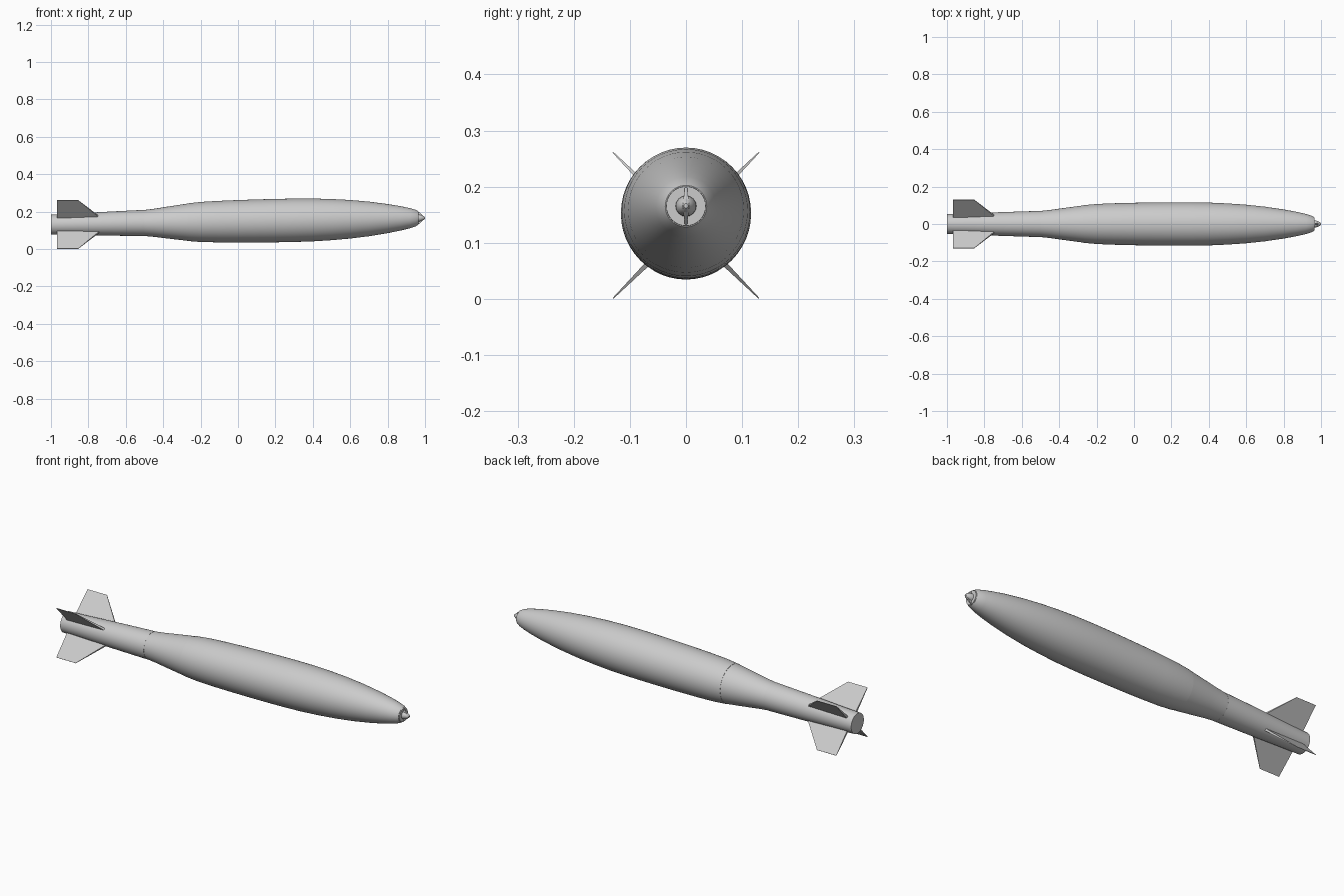
import bpy, bmesh, math
from mathutils import Vector, Matrix

cube = bpy.data.objects.get("Cube")
if cube:
    bpy.data.objects.remove(cube)

grey = bpy.data.materials.new("matte_grey")
grey.use_nodes = True
COLOUR = (0.6, 0.6, 0.6, 1)
grey.diffuse_color = COLOUR
grey.node_tree.nodes["Principled BSDF"].inputs["Base Color"].default_value = COLOUR


def axis_z(x):
    """Height of the slightly nose-up centre line."""
    return 0.148 + 0.018 * x


def finish(name, bm, smooth=True):
    bmesh.ops.recalc_face_normals(bm, faces=bm.faces)
    mesh = bpy.data.meshes.new(name)
    bm.to_mesh(mesh)
    bm.free()
    mesh.materials.append(grey)
    obj = bpy.data.objects.new(name, mesh)
    bpy.context.collection.objects.link(obj)
    if smooth:
        bpy.ops.object.select_all(action="DESELECT")
        obj.select_set(True)
        bpy.context.view_layer.objects.active = obj
        bpy.ops.object.shade_smooth_by_angle(angle=math.radians(30))
    return obj


def lathe(name, profile, sides=48):
    """Revolve (x, radius) pairs about the centre line and cap both ends."""
    bm = bmesh.new()
    rings = []
    for x, r in profile:
        angles = [2 * math.pi * i / sides for i in range(sides)]
        rings.append([bm.verts.new((x, r * math.cos(a), axis_z(x) + r * math.sin(a)))
                      for a in angles])
    for a, b in zip(rings, rings[1:]):
        for i in range(sides):
            j = (i + 1) % sides
            bm.faces.new((a[i], a[j], b[j], b[i]))
    bm.faces.new(rings[0])
    bm.faces.new(rings[-1])
    return finish(name, bm)


def plate(name, outline, thick_in, thick_out, angle, centre_z):
    """Tapered plate from (x, radius) outline, turned about the x axis."""
    bm = bmesh.new()
    r_in = min(r for _, r in outline)
    r_out = max(r for _, r in outline)
    turn = Matrix.Rotation(angle, 3, "X")
    sides = []
    for s in (-1, 1):
        ring = []
        for x, r in outline:
            t = thick_in + (thick_out - thick_in) * (r - r_in) / (r_out - r_in)
            p = turn @ Vector((x, r, s * t / 2))
            ring.append(bm.verts.new(p + Vector((0, 0, centre_z))))
        bm.faces.new(ring)
        sides.append(ring)
    n = len(outline)
    for i in range(n):
        j = (i + 1) % n
        bm.faces.new((sides[0][i], sides[0][j], sides[1][j], sides[1][i]))
    return finish(name, bm, smooth=False)


# Tail tube, flared cone and main casing, separated by hairline seams
lathe("tail_tube", [(-1, 0.053), (-0.9, 0.056), (-0.75, 0.062), (-0.6, 0.067), (-0.501, 0.07)])
lathe("tail_cone", [(-0.501, 0.0695), (-0.45, 0.075), (-0.4, 0.082), (-0.33, 0.0915), (-0.269, 0.0995)])
lathe("main_casing", [
    (-0.269, 0.1005), (-0.2, 0.107), (-0.1, 0.111), (0, 0.1135), (0.1, 0.115), (0.2, 0.116),
    (0.3, 0.116), (0.4, 0.1145), (0.5, 0.110), (0.6, 0.103), (0.7, 0.0925), (0.8, 0.078),
    (0.87, 0.065), (0.92, 0.0535), (0.95, 0.044), (0.962, 0.037)])

# Nose fuse: collar, pointed core and small vanes
lathe("fuse_collar", [(0.955, 0.036), (0.966, 0.035)], 32)
lathe("fuse_core", [(0.96, 0.019), (0.975, 0.018), (0.992, 0.011), (1, 0.004)], 16)
for k, angle in enumerate((90, 270)):
    plate(f"fuse_vane_{k + 1}", [(0.96, 0), (0.96, 0.034), (0.968, 0.033), (0.998, 0.004), (0.998, 0)],
          0.012, 0.004, math.radians(angle), axis_z(0.98))

# Four tail fins in a cross
for k in range(4):
    plate(f"tail_fin_{k + 1}", [(-0.968, 0.04), (-0.968, 0.184), (-0.855, 0.184), (-0.735, 0.05), (-0.735, 0.04)],
          0.013, 0.002, math.radians(45 + 90 * k), 0.131)
